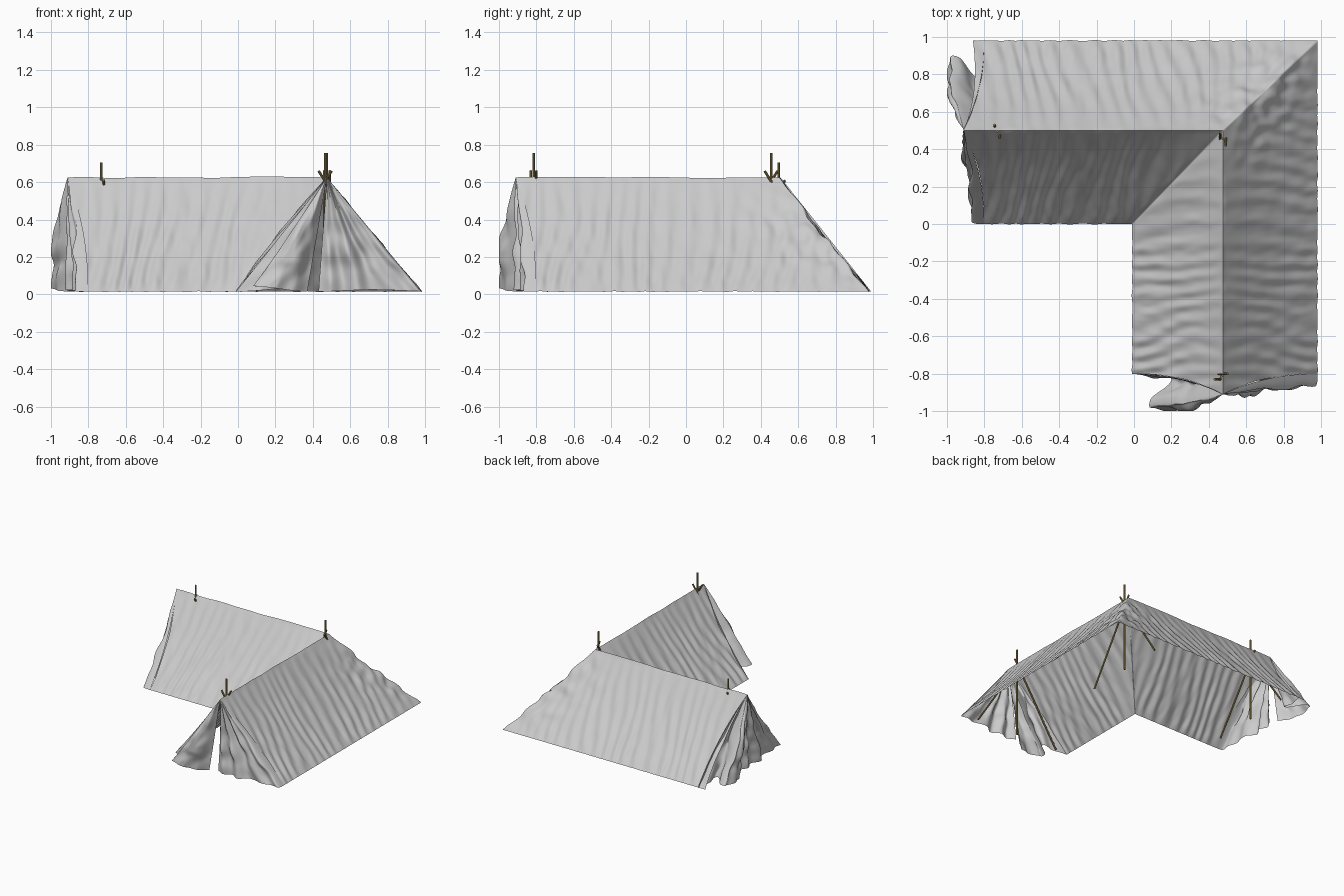
import bpy, math
from mathutils import Vector, noise

if "Cube" in bpy.data.objects:
    bpy.data.objects.remove(bpy.data.objects["Cube"])

RIDGE_Z, BASE_Z = 0.625, 0.015
LEAN = 2.2   # how late the end edges lean out to the ridge tip


def grid(name, nu, nv, f):
    """Smooth sheet from f(u, v), with u and v in 0..1."""
    verts = [f(i / nu, j / nv) for i in range(nu + 1) for j in range(nv + 1)]
    w = nv + 1
    faces = [(i * w + j, (i + 1) * w + j, (i + 1) * w + j + 1, i * w + j + 1)
             for i in range(nu) for j in range(nv)]
    me = bpy.data.meshes.new(name)
    me.from_pydata(verts, [], faces)
    me.shade_smooth()
    ob = bpy.data.objects.new(name, me)
    bpy.context.collection.objects.link(ob)
    return ob


def along(a, b, c, u):
    """Point on the bent line a-b-c, with the bend at u = 0.5."""
    a, b, c = Vector(a), Vector(b), Vector(c)
    return a.lerp(b, u * 2) if u < 0.5 else b.lerp(c, u * 2 - 1)


def spline(pts, u):
    """Catmull-Rom curve through pts."""
    n = len(pts) - 1
    i = min(int(u * n), n - 1)
    t = u * n - i
    p = [Vector(pts[min(max(k, 0), n)]) for k in range(i - 1, i + 3)]
    return 0.5 * (2 * p[1] + (p[2] - p[0]) * t
                  + (2 * p[0] - 5 * p[1] + 4 * p[2] - p[3]) * t * t
                  + (3 * p[1] - p[0] - 3 * p[2] + p[3]) * t ** 3)


def folds(s, v, seed):
    """Slightly slanted cloth folds that die out at the ridge."""
    n = noise.noise(Vector((s * 3.0, v * 1.5, seed)))
    fine = noise.noise(Vector((s * 25, v * 6, seed + 2.4)))
    wave = math.sin(2 * math.pi * (s / 0.095 + 1.0 * v + 0.8 * n))
    return (0.006 * wave + 0.006 * fine) * (1 - v) ** 0.5 * min(1, v * 8 + 0.35)


# Roof slopes: one bent sheet inside the L and one outside
RIDGE = ((-0.91, 0.5), (0.475, 0.5), (0.475, -0.91))


def roof(name, base, side):
    def f(u, v):
        b, r = along(*base, u), along(*RIDGE, u)
        p = b.lerp(r, v)
        d = 0.11 * (v - v ** LEAN) * (1 - min(1, min(u, 1 - u) * 8))
        p += Vector((d, 0)) if u < 0.5 else Vector((0, d))
        z = BASE_Z + (RIDGE_Z - BASE_Z) * v
        # the slope normal turns gradually across the corner
        k = min(1, max(0, (u - 0.5) / 0.06 + 0.5))
        n = Vector((side * k, side * (1 - k), 0.8)).normalized()
        near = math.exp(-((u - 0.5) / 0.08) ** 2)
        wave = (1 - k) * folds(-p.x, v, 0.3) + k * folds(-p.y, v, 7.3)
        o = wave * (1 - 0.6 * near) - 0.012 * math.sin(math.pi * v)
        if side > 0:   # crumpled hip
            o += 0.09 * near * (1 - v) * v * noise.noise(Vector((p.x * 16, p.y * 16, z * 5)))
        else:          # softened valley
            o += 0.12 * near * v * (1 - v)
        q = Vector((p.x, p.y, z)) + n * o
        if v == 1:
            q.z += 0.006 * noise.noise(Vector((u * 15, 0.5, 0)))
        q.z = max(q.z, 0.003)
        return q
    return grid(name, 320, 44, f)


roof("inner_roof", ((-0.8, 0.0), (-0.01, 0.0), (-0.01, -0.8)), -1)
roof("outer_roof", ((-0.86, 0.98), (0.98, 0.98), (0.98, -0.8)), 1)

# Door flaps: an open, folded one and a nearly closed one at each end
OPEN_HEM = ((-0.01, -0.8), (0.11, -0.82), (0.2, -0.83), (0.09, -0.94), (0.1, -0.985),
            (0.2, -0.995), (0.29, -0.96), (0.37, -0.9))
CLOSED_HEM = ((0.43, -0.87), (0.49, -0.9), (0.57, -0.885), (0.65, -0.92), (0.72, -0.865),
              (0.8, -0.885), (0.89, -0.87), (0.97, -0.86), (0.98, -0.8))


def to_left_wing(p):
    return Vector((p.y, 0.98 - p.x, p.z))


def flap(name, hem, lift, turn):
    def f(u, v):
        h = spline(hem, u)
        x = h.x + (0.475 - h.x) * v
        y = h.y + (-0.91 - h.y) * v ** LEAN
        edge = min(1, min(u, 1 - u) * 8)
        crumple = noise.noise(Vector((u * 7, v * 6, lift * 50 + 3 * turn)))
        y += edge * (1 - v) * (0.006 * math.sin(u * 34 + v * 3) + 0.04 * crumple * min(1, v * 4))
        z = BASE_Z + (RIDGE_Z - BASE_Z) * v
        z += lift * (1 - v) ** 3 * math.sin(math.pi * u) ** 2
        p = Vector((x, max(y, -1.0), z))
        return to_left_wing(p) if turn else p
    return grid(name, 110, 44, f)


for turn, end in ((False, "front"), (True, "left")):
    flap(end + "_open_flap", OPEN_HEM, 0.03, turn)
    flap(end + "_closed_flap", CLOSED_HEM, 0.01, turn)

# Poles: an upright and two crossed legs under each ridge point
wood = bpy.data.materials.new("wood")
wood.diffuse_color = (0.3, 0.22, 0.08, 1)
wood.use_nodes = True
wood.node_tree.nodes["Principled BSDF"].inputs["Base Color"].default_value = wood.diffuse_color


def pole(name, a, b, r=0.007):
    a, b = Vector(a), Vector(b)
    d = b - a
    bpy.ops.mesh.primitive_cylinder_add(vertices=10, radius=r, depth=d.length,
                                        location=(a + b) / 2,
                                        rotation=d.to_track_quat('Z', 'Y').to_euler())
    ob = bpy.context.object
    ob.name = name
    ob.data.materials.append(wood)
    bpy.ops.object.shade_smooth_by_angle()


def pole_frame(name, x, y, axis, top):
    axis = Vector(axis)
    foot = Vector((x, y, 0.02))
    side = axis.cross(Vector((0, 0, 1))) * 0.014
    pole(name + "_upright", foot, (x, y, top))
    for s, tag in ((1, "a"), (-1, "b")):
        pole(name + "_leg_" + tag, foot + axis * 0.37 * s + side * s,
             Vector((x, y, top - 0.095)) - axis * 0.035 * s + side * s)


pole_frame("front_poles", 0.465, -0.815, (1, 0, 0), 0.755)
pole_frame("corner_poles", 0.475, 0.455, (0, 1, 0), 0.755)
pole_frame("left_poles", -0.73, 0.495, (0, 1, 0), 0.705)
